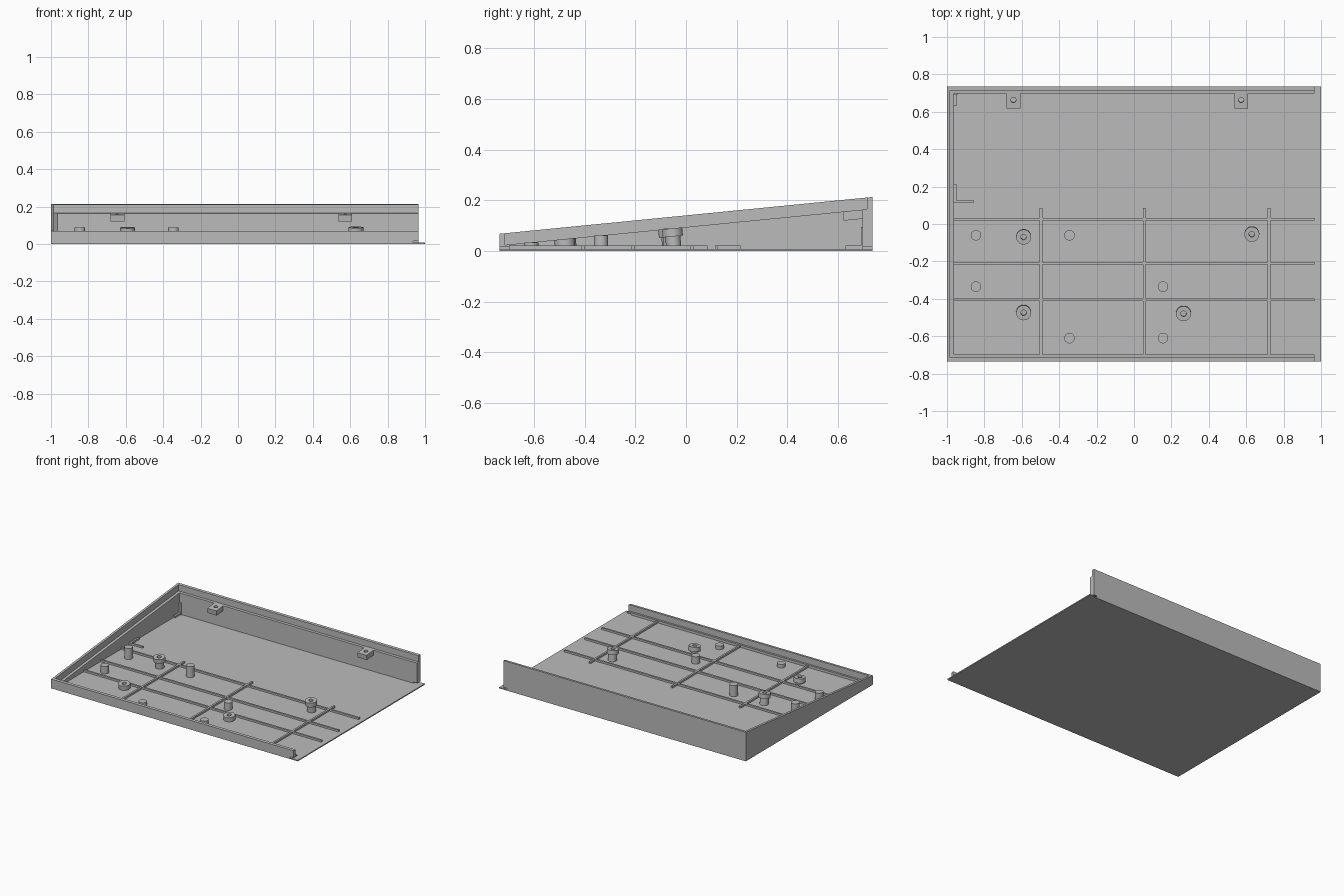
import bpy, bmesh, math
from mathutils import Matrix, Vector

cube = bpy.data.objects.get("Cube")
if cube:
    bpy.data.objects.remove(cube, do_unlink=True)

grey = bpy.data.materials.new("plain grey")
grey.use_nodes = True
grey.diffuse_color = (0.5, 0.5, 0.5, 1)
grey.node_tree.nodes["Principled BSDF"].inputs["Base Color"].default_value = (0.5, 0.5, 0.5, 1)

X0, X1, XW = -1.0, 1.0, 0.965      # plate edges and open end of the walls
YF, YB = -0.735, 0.735
FLOOR, RIB_TOP = 0.008, 0.021
SLOPE = 0.0986
TILT = math.atan(SLOPE)


def rim(y):
    return 0.068 + SLOPE * (y - YF)


def ledge(y):
    return rim(y) - 0.046


def finish(name, bm):
    bmesh.ops.recalc_face_normals(bm, faces=bm.faces)
    mesh = bpy.data.meshes.new(name)
    bm.to_mesh(mesh)
    bm.free()
    ob = bpy.data.objects.new(name, mesh)
    mesh.materials.append(grey)
    bpy.context.collection.objects.link(ob)
    return ob


def box(name, x, y, z, tilt=0):
    bm = bmesh.new()
    mid = Vector((sum(x) / 2, sum(y) / 2, sum(z) / 2))
    size = (x[1] - x[0], y[1] - y[0], z[1] - z[0], 1)
    m = Matrix.Translation(mid) @ Matrix.Rotation(tilt, 4, 'X') @ Matrix.Diagonal(size)
    bmesh.ops.create_cube(bm, size=1, matrix=m)
    return finish(name, bm)


def prism(name, outline, x0, x1):
    """Extrude a (y, z) outline along x."""
    bm = bmesh.new()
    face = bm.faces.new([bm.verts.new((x0, y, z)) for y, z in outline])
    new = bmesh.ops.extrude_face_region(bm, geom=[face])["geom"]
    verts = [v for v in new if isinstance(v, bmesh.types.BMVert)]
    bmesh.ops.translate(bm, verts=verts, vec=(x1 - x0, 0, 0))
    return finish(name, bm)


def post(name, x, y, top, radius, length, hole=0, tilt=TILT):
    """Cylinder hanging down from its top centre, with an optional blind hole."""
    bm = bmesh.new()
    bmesh.ops.create_cone(bm, cap_ends=True, segments=32, radius1=radius,
                          radius2=radius, depth=length,
                          matrix=Matrix.Translation((0, 0, -length / 2)))
    if hole:
        cap = max(bm.faces, key=lambda f: f.calc_center_median().z)
        bmesh.ops.inset_individual(bm, faces=[cap], thickness=radius - hole)
        bmesh.ops.inset_individual(bm, faces=[cap], thickness=0.0005, depth=-0.02)
    bm.transform(Matrix.Translation((x, y, top)) @ Matrix.Rotation(tilt, 4, 'X'))
    ob = finish(name, bm)
    ob.data.shade_smooth()
    ob.data.set_sharp_from_angle(angle=math.radians(35))
    return ob


def cut(ob, cutter):
    mod = ob.modifiers.new("cut", 'BOOLEAN')
    mod.operation = 'DIFFERENCE'
    mod.solver = 'EXACT'
    mod.object = cutter
    cutter.hide_render = True
    cutter.hide_viewport = True
    cutter.display_type = 'WIRE'


# Base plate
box("base_plate", (X0, X1), (YF, YB), (0, FLOOR))

# Front and back walls with a rebated inner ledge, notched at the open end
notch = box("end_notch_cutter", (0.935, 1.1), (-1, 1), (FLOOR - 0.001, 0.016))
for name, side in (("front_wall", -1), ("back_wall", 1)):
    outer, step, inner = side * 0.735, side * 0.715, side * 0.697
    outline = [(outer, 0), (outer, rim(outer)), (step, rim(step)),
               (step, ledge(step)), (inner, ledge(inner)), (inner, 0)]
    cut(prism(name, outline, X0, XW), notch)

# Sloping side wall and its inner ledge
prism("side_wall", [(YF, 0), (YF, rim(YF)), (YB, rim(YB)), (YB, 0)], X0, -0.983)
a, b = -0.71, 0.71
prism("side_wall_ledge", [(a, 0), (a, ledge(a)), (b, ledge(b)), (b, 0)], -0.984, -0.963)

# Floor ribs
for y in (0.025, -0.21, -0.405):
    box("cross_rib", (-0.965, XW), (y - 0.007, y + 0.007), (0.004, RIB_TOP))
for x in (-0.497, 0.055, 0.722):
    box("long_rib", (x - 0.007, x + 0.007), (-0.7, 0.085), (0.004, RIB_TOP))

# Locating ribs in the side corners
box("locator_long", (-0.964, -0.95), (0.115, 0.215), (0.004, RIB_TOP))
box("locator_short", (-0.964, -0.855), (0.115, 0.125), (0.004, RIB_TOP))
box("corner_locator", (-0.964, -0.95), (0.63, 0.7), (0.004, RIB_TOP))
box("corner_upright", (-0.964, -0.945), (0.69, 0.7), (0.004, 0.095))

# Plain support pegs
for x, y in ((-0.845, -0.06), (-0.345, -0.06), (-0.845, -0.335),
             (0.155, -0.335), (-0.345, -0.61), (0.155, -0.61)):
    post("support_peg", x, y, ledge(y), 0.028, ledge(y) - 0.004, tilt=0)

# Screw bosses, square to the sloping rim
for x, y in ((-0.59, -0.07), (0.63, -0.055), (-0.59, -0.475), (0.265, -0.48)):
    post("boss_head", x, y, ledge(y), 0.04, 0.032, hole=0.015)
    post("boss_stem", x, y + 0.002, ledge(y) - 0.025, 0.03, ledge(y) - 0.03)

# Screw tabs on the back wall
for x in (-0.645, 0.573):
    top = ledge(0.66)
    tab = box("screw_tab", (x - 0.037, x + 0.037), (0.62, 0.702), (top - 0.036, top), TILT)
    cut(tab, post("tab_hole_cutter", x, 0.66, top + 0.03, 0.014, 0.1))
